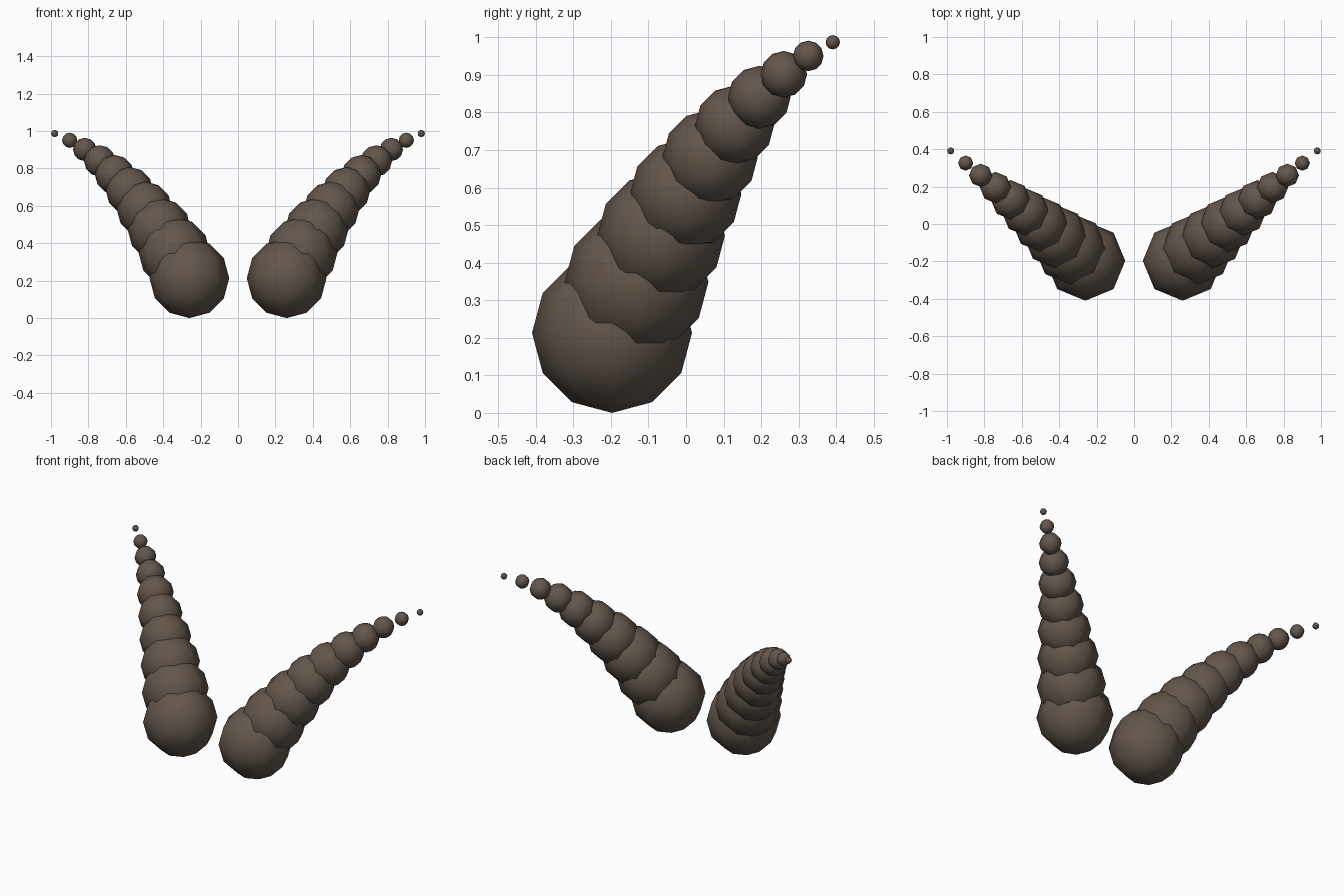
import bpy
import bmesh
from mathutils import Matrix, Vector

cube = bpy.data.objects.get("Cube")
if cube:
    bpy.data.objects.remove(cube, do_unlink=True)

# One brown for both horns
brown = bpy.data.materials.new("dark_brown_horn")
brown.use_nodes = True
colour = (0.125, 0.094, 0.072, 1.0)
brown.diffuse_color = colour
brown.node_tree.nodes["Principled BSDF"].inputs["Base Color"].default_value = colour

BEADS = 10
BASE_RADIUS, TIP_RADIUS = 0.213, 0.019


def bead_centre(i):
    """Straight outward and backward sweep whose rise eases off to the tip."""
    t = i / (BEADS - 1)
    return Vector((0.26 + 0.72 * t,
                   -0.197 + 0.588 * t,
                   0.213 + 1.276 * t - 0.502 * t * t))


def build_horn(name, side):
    """A chain of shrinking low-poly spheres."""
    bm = bmesh.new()
    for i in range(BEADS):
        t = i / (BEADS - 1)
        centre = bead_centre(i)
        centre.x *= side
        bmesh.ops.create_uvsphere(
            bm, u_segments=8, v_segments=6,
            radius=BASE_RADIUS + (TIP_RADIUS - BASE_RADIUS) * t,
            matrix=Matrix.Translation(centre))
    for face in bm.faces:
        face.smooth = True
    mesh = bpy.data.meshes.new(name)
    bm.to_mesh(mesh)
    bm.free()
    mesh.materials.append(brown)
    horn = bpy.data.objects.new(name, mesh)
    bpy.context.collection.objects.link(horn)


# Left and right horns
build_horn("left_horn", 1)
build_horn("right_horn", -1)
